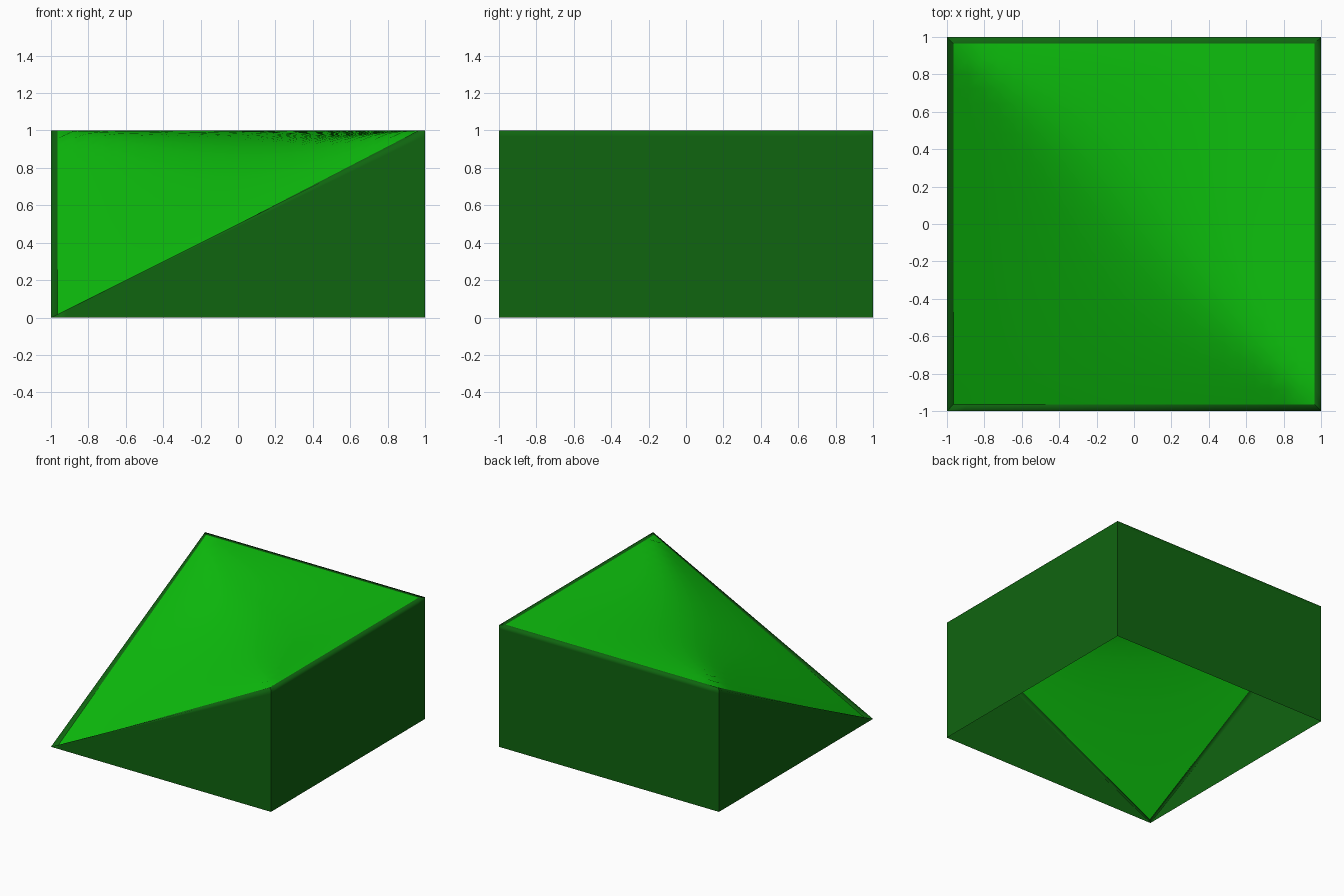
import bpy, bmesh, math

if "Cube" in bpy.data.objects:
    bpy.data.objects.remove(bpy.data.objects["Cube"])

INSET = 0.035   # width of the dark rim
N = 24          # turf grid divisions


def height(x, y):
    # flat plateau folding softly into a slope that drops to one low corner
    t = -(x + y) / 2
    e = 0.2 * max(0, (1 - x * x) * (1 - y * y)) ** 0.8
    return 1 - (t + math.sqrt(t * t + e * e)) / 2 if e > 0 else 1 - max(t, 0)


def material(name, colour):
    m = bpy.data.materials.new(name)
    m.diffuse_color = (*colour, 1)
    m.use_nodes = True
    m.node_tree.nodes["Principled BSDF"].inputs["Base Color"].default_value = m.diffuse_color
    return m


def finish(name, bm, mat):
    bmesh.ops.dissolve_degenerate(bm, dist=1e-5, edges=bm.edges)
    me = bpy.data.meshes.new(name)
    bm.to_mesh(me)
    bm.free()
    ob = bpy.data.objects.new(name, me)
    bpy.context.collection.objects.link(ob)
    me.materials.append(mat)
    me.shade_smooth()
    return ob


inner = 1 - INSET
steps = [-1 + 2 * i / N for i in range(N + 1)]

# turf: smooth sloping top surface, inset from the walls
bm = bmesh.new()
grid = [[bm.verts.new((x * inner, y * inner, height(x, y))) for x in steps] for y in steps]
for j in range(N):
    for i in range(N):
        bm.faces.new((grid[j][i], grid[j][i + 1], grid[j + 1][i + 1], grid[j + 1][i]))
finish("turf", bm, material("grass_green", (0.004, 0.53, 0.004)))

# skirt: level rim strip rolling over into open-bottomed walls
corners = [(-1, -1), (1, -1), (1, 1), (-1, 1)]
bm = bmesh.new()
for k in range(4):
    (ax, ay), (bx, by) = corners[k], corners[(k + 1) % 4]
    columns = []
    for i in range(N + 1):
        f = i / N
        x, y = ax + (bx - ax) * f, ay + (by - ay) * f
        h = height(x, y)
        columns.append([bm.verts.new(p) for p in (
            (x, y, 0), (x, y, h * 0.97), (x, y, h), (x * inner, y * inner, h))])
    for a, b in zip(columns, columns[1:]):
        for r in range(3):
            bm.faces.new((a[r], b[r], b[r + 1], a[r + 1]))
finish("skirt", bm, material("dark_green", (0.005, 0.13, 0.005)))
